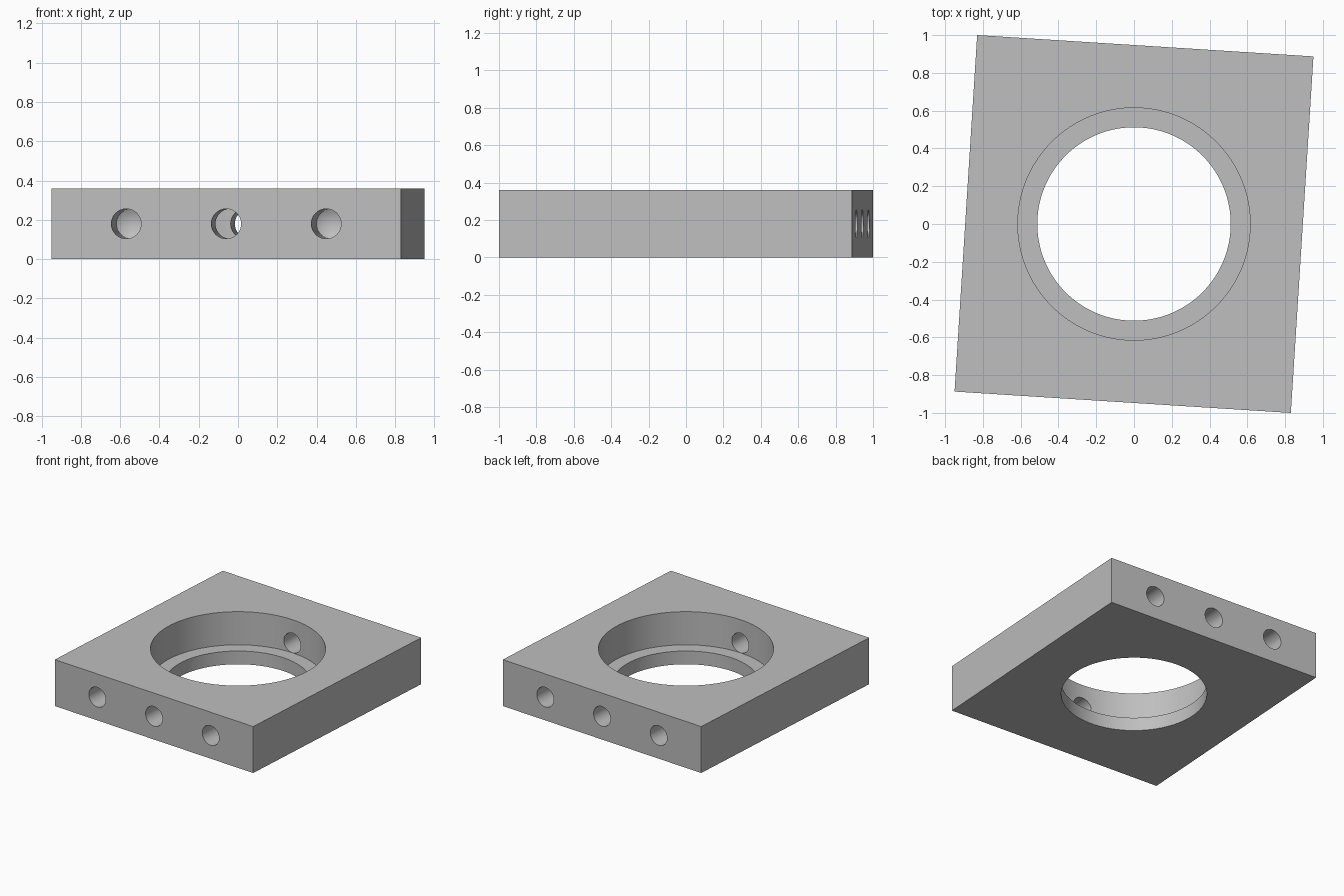
import bpy, bmesh, math
from mathutils import Matrix, Vector

if "Cube" in bpy.data.objects:
    bpy.data.objects.remove(bpy.data.objects["Cube"])

HALF_X, HALF_Y, HEIGHT = 0.892, 0.9455, 0.36
BORE_R, SEAT_R, SEAT_Z = 0.512, 0.615, 0.103
HOLE_R, HOLE_PITCH, HOLE_DEPTH, TIP = 0.076, 0.51, 0.41, 0.045
TURN = math.radians(-3.63)

grey = bpy.data.materials.new("plain grey")
grey.use_nodes = True
grey.diffuse_color = (0.52, 0.52, 0.52, 1)
grey.node_tree.nodes["Principled BSDF"].inputs["Base Color"].default_value = grey.diffuse_color


def add_object(name, bm):
    bmesh.ops.recalc_face_normals(bm, faces=bm.faces)
    mesh = bpy.data.meshes.new(name)
    bm.to_mesh(mesh)
    bm.free()
    mesh.materials.append(grey)
    obj = bpy.data.objects.new(name, mesh)
    bpy.context.collection.objects.link(obj)
    return obj


def lathe(name, profile, steps, matrix=Matrix()):
    """Closed solid turned about z from (radius, height) points."""
    bm = bmesh.new()
    verts = [bm.verts.new((r, 0, z)) for r, z in profile]
    edges = [bm.edges.new(pair) for pair in zip(verts, verts[1:])]
    bmesh.ops.spin(bm, geom=verts + edges, cent=(0, 0, 0), axis=(0, 0, 1),
                   angle=math.tau, steps=steps, use_duplicate=False)
    bmesh.ops.remove_doubles(bm, verts=bm.verts, dist=1e-5)
    bm.transform(matrix)
    return add_object(name, bm)


# Rectangular block
bm = bmesh.new()
bmesh.ops.create_cube(bm, size=1)
bm.transform(Matrix.Translation((0, 0, HEIGHT / 2)) @
             Matrix.Diagonal((2 * HALF_X, 2 * HALF_Y, HEIGHT, 1)))
block = add_object("bored_block", bm)

# Stepped central bore
cutters = [lathe("bore_cutter", [(0, -0.1), (BORE_R, -0.1), (BORE_R, SEAT_Z),
                                 (SEAT_R, SEAT_Z), (SEAT_R, 0.5), (0, 0.5)], 128)]

# Drilled holes: the middle one meets the bore, the outer ones end in a cone
for side, face in ((-1, "front"), (1, "back")):
    inward = Matrix.Rotation(side * math.pi / 2, 4, 'X')
    for i in (-1, 0, 1):
        place = Matrix.Translation((i * HOLE_PITCH, side * HALF_Y, HEIGHT / 2)) @ inward
        depth = HOLE_DEPTH if i else 0.55
        cutters.append(lathe(f"{face}_hole_cutter", [(0, -0.1), (HOLE_R, -0.1),
                                                     (HOLE_R, depth), (0, depth + TIP)],
                             40, place))

# Cut, then keep only the finished block
for cutter in cutters:
    cutter.hide_render = True
    mod = block.modifiers.new(cutter.name, 'BOOLEAN')
    mod.operation, mod.solver, mod.object = 'DIFFERENCE', 'EXACT', cutter
bpy.context.view_layer.update()
result = bpy.data.meshes.new_from_object(
    block.evaluated_get(bpy.context.evaluated_depsgraph_get()))
block.modifiers.clear()
block.data = result
for cutter in cutters:
    bpy.data.objects.remove(cutter)

# Slight turn about the bore axis
result.transform(Matrix.Rotation(TURN, 4, 'Z'))
bpy.ops.object.select_all(action='DESELECT')
block.select_set(True)
bpy.context.view_layer.objects.active = block
bpy.ops.object.shade_smooth_by_angle(angle=math.radians(25))
